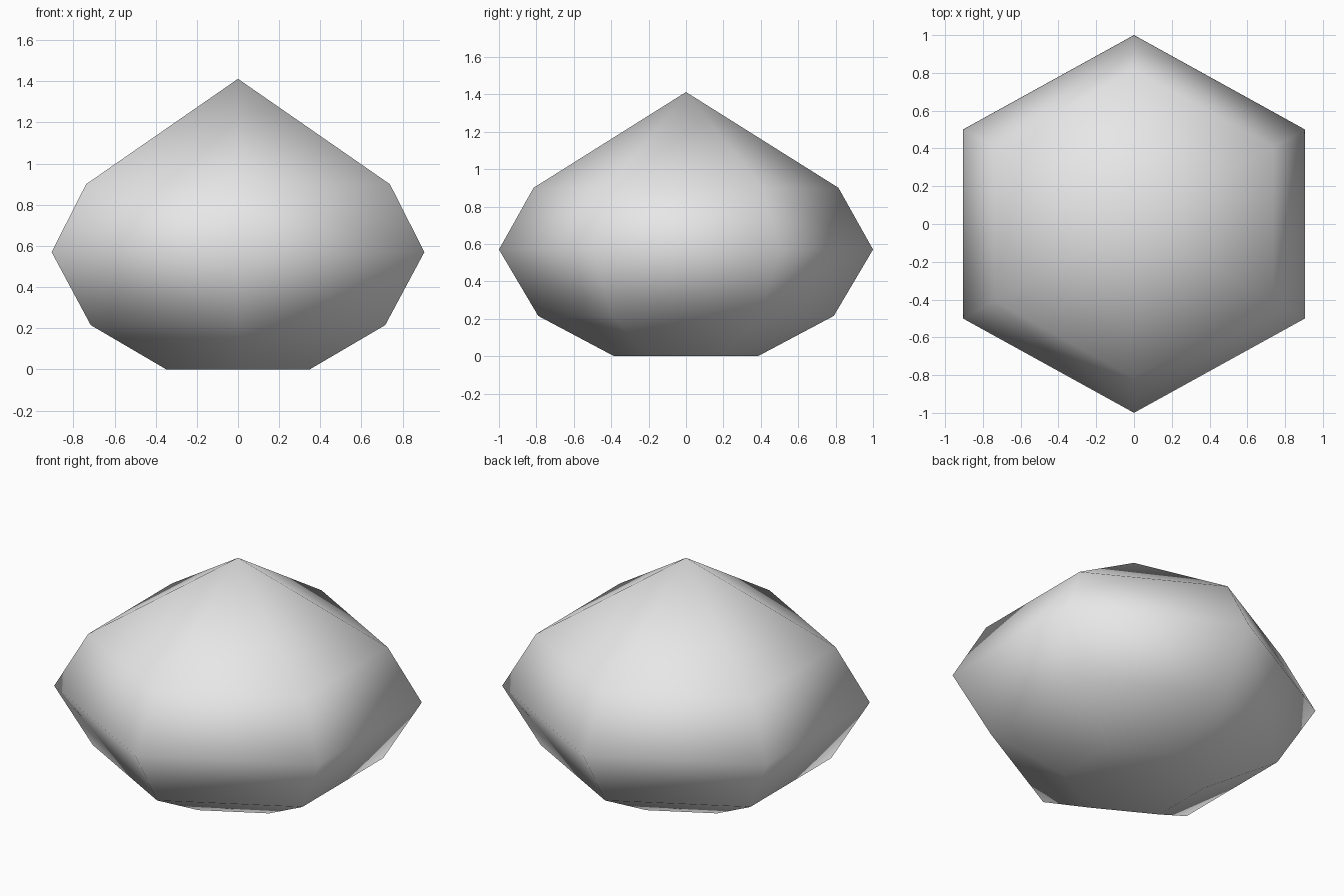
import bpy, bmesh, math

cube = bpy.data.objects.get("Cube")
if cube:
    bpy.data.objects.remove(cube, do_unlink=True)

# Plain grey stone
mat = bpy.data.materials.new("light_grey")
mat.use_nodes = True
grey = (0.8, 0.8, 0.8, 1)
mat.diffuse_color = grey
mat.node_tree.nodes["Principled BSDF"].inputs["Base Color"].default_value = grey

# Profile of radius and height, from the flat base to the upper shoulder
SIDES = 6
PROFILE = [(0.385, 0), (0.79, 0.215), (1, 0.57), (0.815, 0.9)]
STRETCH_X = 1.046
APEX = 1.412

bm = bmesh.new()
rings = []
for radius, z in PROFILE:
    ring = []
    for i in range(SIDES):
        a = math.tau * i / SIDES
        ring.append(bm.verts.new((radius * math.sin(a) * STRETCH_X, radius * math.cos(a), z)))
    rings.append(ring)

# Base, side bands and pointed crown
bm.faces.new(rings[0])
for low, high in zip(rings, rings[1:]):
    for i in range(SIDES):
        j = (i + 1) % SIDES
        bm.faces.new((low[i], low[j], high[j], high[i]))
tip = bm.verts.new((0, 0, APEX))
for i in range(SIDES):
    bm.faces.new((rings[-1][i], rings[-1][(i + 1) % SIDES], tip))
bmesh.ops.recalc_face_normals(bm, faces=bm.faces)
for face in bm.faces:
    face.smooth = True

mesh = bpy.data.meshes.new("gem_stone")
bm.to_mesh(mesh)
bm.free()
mesh.materials.append(mat)
gem = bpy.data.objects.new("gem_stone", mesh)
bpy.context.collection.objects.link(gem)
